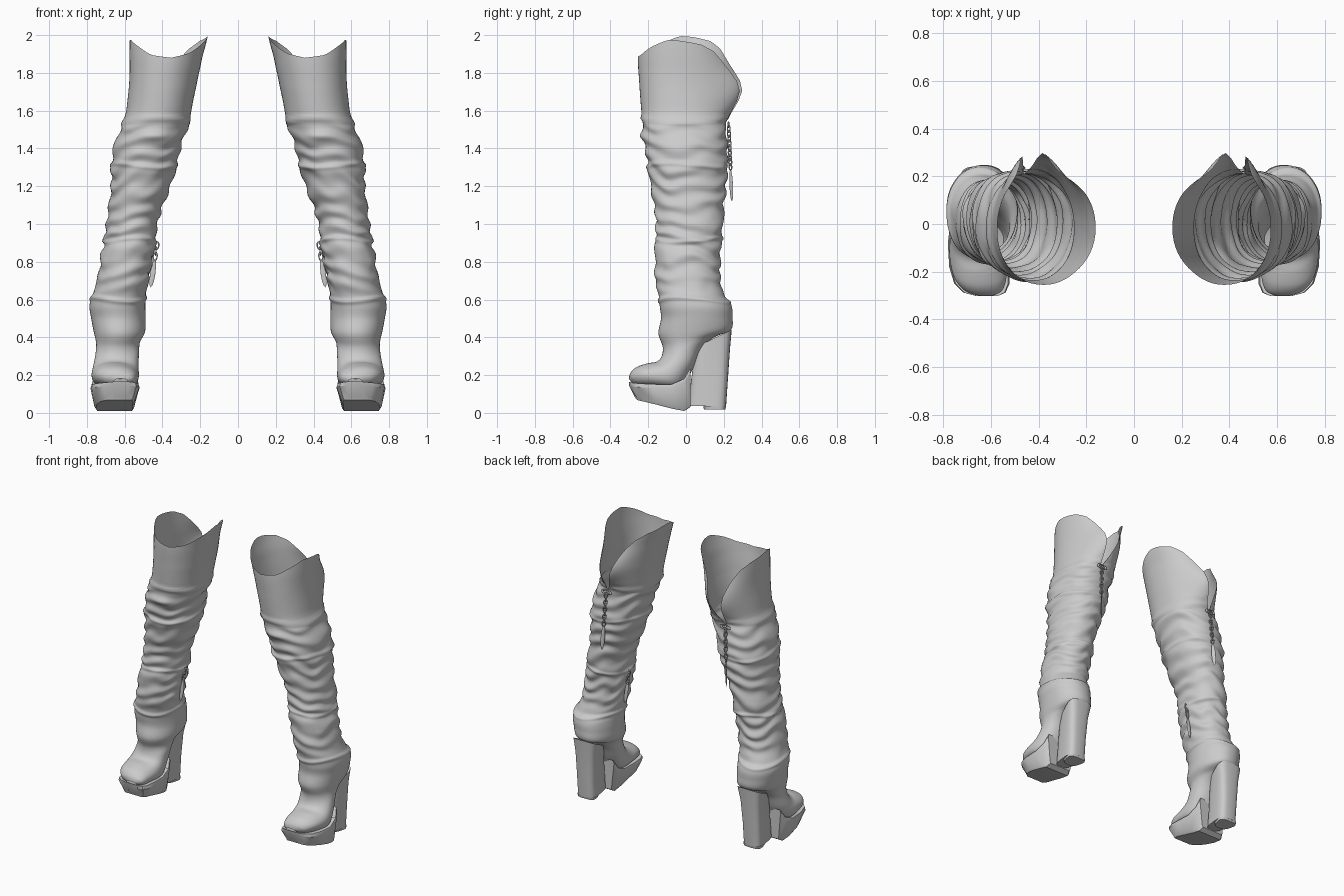
import bpy, bmesh
from math import sin, cos, pi, exp, copysign, radians
from mathutils import Vector, noise

if "Cube" in bpy.data.objects:
    bpy.data.objects.remove(bpy.data.objects["Cube"])

# Shaft sections, top to ankle: z, inner x, outer x, front y, back y
SHAFT = [
    (2.00, .160, .572, -.250, .215), (1.88, .190, .575, -.255, .220),
    (1.72, .225, .578, -.247, .222), (1.60, .247, .592, -.238, .218),
    (1.53, .258, .615, -.232, .210), (1.42, .298, .655, -.220, .218),
    (1.30, .326, .668, -.202, .220), (1.20, .358, .672, -.188, .214),
    (1.08, .405, .685, -.166, .200), (.98, .430, .700, -.160, .194),
    (.90, .436, .712, -.163, .182), (.80, .455, .732, -.164, .178),
    (.70, .474, .745, -.162, .184)]
# Foot sections: front y, z, back y, z, centre x, half width
FOOT = [
    (-.145, .62, .205, .62, .630, .142), (-.138, .56, .240, .57, .638, .147),
    (-.130, .50, .246, .51, .634, .143), (-.145, .42, .238, .44, .629, .135),
    (-.124, .35, .150, .40, .636, .116), (-.130, .30, .085, .34, .638, .115),
    (-.155, .272, .035, .23, .645, .120), (-.205, .262, -.03, .13, .650, .125),
    (-.262, .242, -.16, .13, .645, .112), (-.294, .212, -.25, .14, .632, .082),
    (-.303, .180, -.285, .155, .620, .035)]
RINGS = [(f, z, b, z, (l + r) / 2, (r - l) / 2) for z, l, r, f, b in SHAFT] + FOOT
SPLIT = 4                      # section where the back split begins
HALF = 36                      # columns in each half of the shaft
TWIST = -.13


def catmull(s):
    """Smooth interpolation through the sections."""
    n = len(RINGS) - 1
    i = min(int(s), n - 1)
    t = s - i
    p = [RINGS[max(0, min(n, i + k))] for k in (-1, 0, 1, 2)]
    return [.5 * (2*b + (c-a)*t + (2*a-5*b+4*c-d)*t*t + (3*b-a-3*c+d)*t**3)
            for a, b, c, d in zip(*p)]


def lerp_table(tab, x):
    for (x0, y0), (x1, y1) in zip(tab, tab[1:]):
        if x <= x1:
            return y0 + (y1 - y0) * (x - x0) / (x1 - x0)
    return tab[-1][1]


def bump(x, c, w):
    return exp(-((x - c) / w) ** 2)


def folds(z, a, x):
    """Slouch wrinkles, seam ridges and the gathered knee knot."""
    p = Vector((cos(a) * 1.3, sin(a) * 1.3, z * 5))
    n = noise.noise(p)
    mid = max(0, min(1, (z - .6) / .12)) * max(0, min(1, (1.56 - z) / .06))
    d = .0075 * mid * sin(z * 62 + 2.2 * cos(a + 1) + 4 * n) * (.6 + .8 * abs(n))
    d += .004 * n
    for c in (1.55, 1.31, .915, .60):
        d += .009 * bump(z, c + .012 * sin(a * 2 + c * 9), .012)
    return d + .016 * bump(z, 1.465, .022) * bump(a, pi, .35)


# Rim height by angle away from the back split
RIM = [(0, 1.53), (6, 1.60), (12, 1.70), (18, 1.79), (26, 1.86), (40, 1.925),
       (60, 1.968), (85, 1.99), (100, 1.995), (125, 1.955), (150, 1.905), (180, 1.88)]


def boot_point(s, phi, z=None):
    fy, fz, by, bz, cx, hw = catmull(s)
    c = Vector((cx, (fy + by) / 2, (fz + bz) / 2))
    axis = Vector((0, by - fy, bz - fz)) / 2
    tw = TWIST if s < 12 else TWIST * max(0, 1 - (s - 12) / 3)
    a = phi + tw
    sq = lambda v: copysign(abs(v) ** .93, v)
    off = axis * sq(cos(a)) + Vector((-hw * sq(sin(a)), 0, 0))
    if z is not None:
        c.z = z
        dphi = min(phi, 2 * pi - phi)      # flaps curl outward at the back
        off.y += .085 * bump(z, 1.72, .12) * bump(dphi, 0, .65) * min(1, (z - 1.53) / .07)
    p = c + off
    return p + off.normalized() * folds(p.z, phi, p.x) * (1 if s < 20 else .3)


def finish(ob, angle=50, mirror=True):
    bpy.ops.object.select_all(action='DESELECT')
    bpy.context.view_layer.objects.active = ob
    ob.select_set(True)
    bpy.ops.object.transform_apply(location=True, rotation=True, scale=True)
    bpy.ops.object.shade_smooth_by_angle(angle=radians(angle))
    if mirror:
        ob.modifiers.new("pair", 'MIRROR').use_mirror_merge = False
    return ob


def loft(name, rows, closed=True, caps=(True, True), angle=50):
    """Skin a list of point rows into one mesh."""
    bm = bmesh.new()
    vr = [[bm.verts.new(p) for p in r] for r in rows]
    n = len(rows[0])
    for r0, r1 in zip(vr, vr[1:]):
        for j in range(n if closed else n - 1):
            k = (j + 1) % n
            bm.faces.new((r0[j], r0[k], r1[k], r1[j]))
    for use, r in zip(caps, (vr[0], vr[-1])):
        if use:
            bm.faces.new(r)
    bmesh.ops.remove_doubles(bm, verts=bm.verts, dist=1e-5)
    bmesh.ops.recalc_face_normals(bm, faces=bm.faces)
    me = bpy.data.meshes.new(name)
    bm.to_mesh(me)
    bm.free()
    ob = bpy.data.objects.new(name, me)
    bpy.context.collection.objects.link(ob)
    return finish(ob, angle)


# Boot upper: split flared top, wrinkled shaft and foot in one skin
half = [pi * (i / HALF) ** 1.35 for i in range(HALF + 1)]
phis = half + [2 * pi - p for p in reversed(half[:-1])]
rows = []
for i in range(24, 0, -1):
    row = []
    for phi in phis:
        d = min(phi, 2 * pi - phi) * 180 / pi
        top = lerp_table(RIM, d) - (.02 if phi > pi else 0) * sin(radians(d))
        z = 1.53 + (top - 1.53) * i / 24
        k = next(k for k in range(SPLIT) if z >= RINGS[k + 1][1] - 1e-6)
        s = k + (RINGS[k][1] - z) / (RINGS[k][1] - RINGS[k + 1][1])
        row.append(boot_point(max(0, s), phi, z))
    rows.append(row)
s = SPLIT
while s < len(RINGS) - 1 + 1e-6:
    # closed rows share the seam point so it welds
    row = [boot_point(s, phi) for phi in phis[:-1]]
    rows.append(row + [row[0].copy()])
    s += 1 / 14 if s < 13 else 1 / 8
rows[:24] = [[rows[24][0].copy()] + r[1:-1] + [rows[24][0].copy()] for r in rows[:24]]
loft("boot_upper", rows, closed=False, caps=(False, False), angle=70)

# Platform sole: y, centre x, half width, bottom z, top z
SOLE = [(-.302, .617, .045, .085, .165), (-.288, .627, .088, .068, .16),
        (-.25, .638, .116, .06, .156), (-.18, .648, .127, .045, .152),
        (-.08, .652, .129, .022, .15), (-.01, .650, .122, .01, .18),
        (.025, .648, .105, .03, .24)]
rows = []
for y, cx, hw, zb, zt in SOLE:
    yb = y * .9
    rows.append([(cx - hw * .72, yb, zb), (cx - hw * .8, yb, zb + .012),
                 (cx - hw, y, zt - .02), (cx - hw * .95, y, zt),
                 (cx + hw * .95, y, zt), (cx + hw, y, zt - .02),
                 (cx + hw * .84, yb, zb + .012), (cx + hw * .78, yb, zb)])
loft("platform_sole", rows, angle=35)


def slab(z, y0, y1, cx, hw, dz=0, n=32):
    """Squarish heel section, dz lifts its back edge."""
    sq = lambda v: copysign(abs(v) ** .6, v)
    out = []
    for i in range(n):
        a = 2 * pi * i / n
        c = sq(cos(a))
        taper = .82 + .18 * c              # narrower toward the front
        out.append((cx + hw * taper * sq(sin(a)),
                    (y0 + y1) / 2 + (y1 - y0) / 2 * c, z + dz * (c + 1) / 2))
    return out


# Block heel and its rubber tip
loft("block_heel", [slab(.038, .012, .212, .645, .075, -.006),
                    slab(.18, .028, .222, .645, .077),
                    slab(.31, .045, .233, .642, .085, .03),
                    slab(.36, .075, .242, .638, .10, .08)], angle=40)
loft("heel_tip", [slab(.018, .095, .208, .645, .072),
                  slab(.036, .092, .212, .645, .075)], angle=40)


def join(name, parts):
    bpy.ops.object.select_all(action='DESELECT')
    for p in parts:
        p.select_set(True)
    bpy.context.view_layer.objects.active = parts[0]
    bpy.ops.object.join()
    parts[0].name = name
    return finish(parts[0])


def chain_pull(name, start, end, links, leaf):
    """Chain of alternating links ending in a leaf-shaped zip pull."""
    a, b = Vector(start), Vector(end)
    d = (b - a)
    rot = d.to_track_quat('X', 'Y')
    parts = []
    step = (d.length - leaf) / links
    for i in range(links):
        p = a + d.normalized() * step * (i + .5)
        bpy.ops.mesh.primitive_torus_add(location=p, major_radius=.012, minor_radius=.0035,
                                         major_segments=14, minor_segments=6)
        o = bpy.context.object
        o.rotation_euler = rot.to_euler()
        o.rotation_euler.rotate_axis('X', pi / 2 * (i % 2))
        o.scale = (step * .68 / .012, .9, 1)
        parts.append(o)
    bpy.ops.mesh.primitive_uv_sphere_add(segments=12, ring_count=10, radius=1,
                                         location=b - d.normalized() * leaf / 2)
    o = bpy.context.object
    o.rotation_euler = rot.to_euler()
    o.scale = (leaf / 2, .014, .004)
    parts.append(o)
    return join(name, parts)


# Back chain, its clasp, and the inner ankle zip pull
chain_pull("back_chain", (.464, .226, 1.515), (.484, .243, 1.12), 9, .17)
bpy.ops.mesh.primitive_torus_add(location=(.462, .225, 1.525), rotation=(pi / 2, 0, 0),
                                 major_radius=.016, minor_radius=.005,
                                 major_segments=20, minor_segments=8)
clasp = bpy.context.object
clasp.name = "back_clasp"
clasp.scale = (2, .8, 1)
finish(clasp)
chain_pull("ankle_zip_pull", (.428, .02, .90), (.462, .02, .665), 3, .15)
